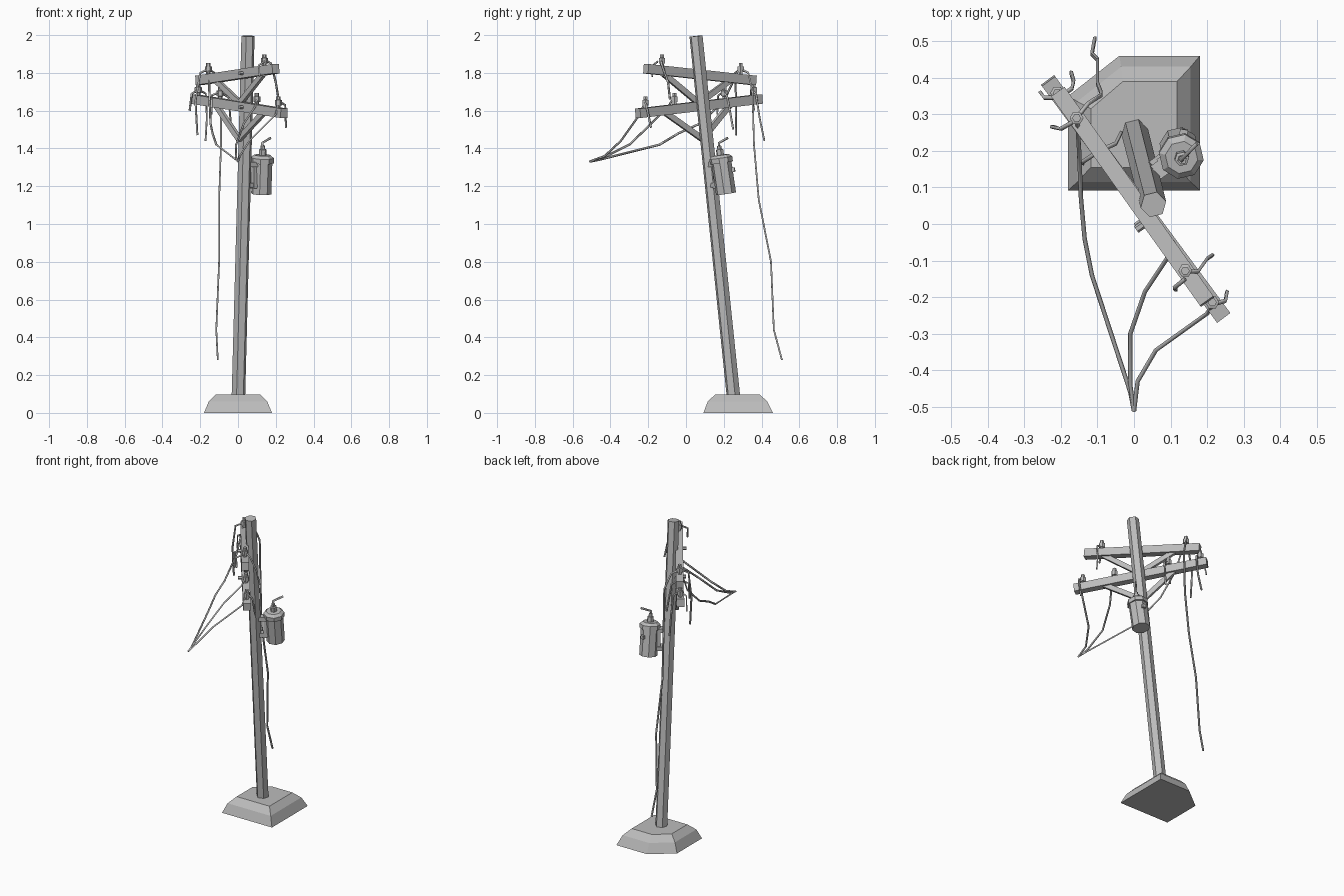
import bpy, bmesh, math
from mathutils import Vector, Matrix

if "Cube" in bpy.data.objects:
    bpy.data.objects.remove(bpy.data.objects["Cube"])

grey = bpy.data.materials.new("weathered grey")
grey.use_nodes = True
GREY = (0.5, 0.5, 0.5, 1)
grey.diffuse_color = GREY
grey.node_tree.nodes["Principled BSDF"].inputs["Base Color"].default_value = GREY


def add_object(name, bm):
    bmesh.ops.recalc_face_normals(bm, faces=bm.faces)
    mesh = bpy.data.meshes.new(name)
    bm.to_mesh(mesh)
    bm.free()
    mesh.materials.append(grey)
    obj = bpy.data.objects.new(name, mesh)
    bpy.context.collection.objects.link(obj)
    return obj


def loft(name, rings):
    """Closed solid through a list of point rings."""
    bm = bmesh.new()
    loops = [[bm.verts.new(p) for p in ring] for ring in rings]
    n = len(loops[0])
    for low, high in zip(loops, loops[1:]):
        for i in range(n):
            j = (i + 1) % n
            bm.faces.new((low[i], low[j], high[j], high[i]))
    bm.faces.new(loops[0][::-1])
    bm.faces.new(loops[-1])
    return add_object(name, bm)


def turned(name, start, end, profile, sides, turn=0.0):
    """Faceted round part; profile is (fraction along axis, radius)."""
    start, end = Vector(start), Vector(end)
    rot = (end - start).to_track_quat('Z', 'Y')
    rings = []
    for t, r in profile:
        angles = [turn + math.tau * i / sides for i in range(sides)]
        rings.append([start.lerp(end, t) + rot @ Vector((r * math.cos(a), r * math.sin(a), 0))
                      for a in angles])
    return loft(name, rings)


def beam(name, start, end, width, height):
    """Rectangular bar between two points, its width kept level."""
    start, end = Vector(start), Vector(end)
    along = (end - start).normalized()
    side = along.cross(Vector((0, 0, 1))).normalized()
    up = side.cross(along)
    rings = [[p + side * a * width / 2 + up * b * height / 2
              for a, b in ((-1, -1), (1, -1), (1, 1), (-1, 1))] for p in (start, end)]
    return loft(name, rings)


def wire(name, points, radius=0.006):
    curve = bpy.data.curves.new(name, 'CURVE')
    curve.dimensions = '3D'
    curve.bevel_depth = radius
    curve.bevel_resolution = 0
    curve.use_fill_caps = True
    spline = curve.splines.new('POLY')
    spline.points.add(len(points) - 1)
    for sp, p in zip(spline.points, points):
        sp.co = (*p, 1)
    curve.materials.append(grey)
    obj = bpy.data.objects.new(name, curve)
    bpy.context.collection.objects.link(obj)
    bpy.ops.object.select_all(action='DESELECT')
    obj.select_set(True)
    bpy.context.view_layer.objects.active = obj
    bpy.ops.object.convert(target='MESH')


# Footing: stepped slab with one cut corner
def footing_ring(x, front, back, cut_x, cut_y, z):
    return [(-x, front, z), (x, front, z), (x, back, z), (cut_x, back, z), (-x, cut_y, z)]


loft("footing", [footing_ring(0.18, 0.092, 0.46, -0.04, 0.35, 0),
                 footing_ring(0.155, 0.115, 0.43, -0.035, 0.335, 0.06),
                 footing_ring(0.118, 0.155, 0.39, -0.03, 0.315, 0.098)])

# Leaning pole
foot, top = Vector((0.002, 0.252, 0.08)), Vector((0.053, 0.053, 1.995))
turned("pole", foot, top, [(0, 0.037), (1, 0.036)], 6)


def pole_at(z):
    return foot.lerp(top, (z - foot.z) / (top.z - foot.z))


# Crossarms
upper = (Vector((-0.207, 0.36, 1.76)), Vector((0.2, -0.212, 1.822)))
lower = (Vector((-0.235, 0.392, 1.662)), Vector((0.244, -0.255, 1.586)))
beam("upper_crossarm", *upper, 0.045, 0.05)
beam("lower_crossarm", *lower, 0.045, 0.05)


def on_arm(arm, x):
    return arm[0].lerp(arm[1], (x - arm[0].x) / (arm[1].x - arm[0].x))


# V braces and bolts under each arm
face_out = Vector((-0.033, -0.023, 0))
for label, arm, z in (("upper", upper, 1.64), ("lower", lower, 1.45)):
    vertex = pole_at(z) + face_out
    for side, x in (("right", -0.115), ("left", 0.135)):
        beam(f"{label}_brace_{side}", vertex, on_arm(arm, x) - Vector((0, 0, 0.015)), 0.02, 0.03)
    bolt = on_arm(arm, 0.042)
    turned(f"{label}_bolt", bolt, bolt + face_out * 1.1, [(0, 0.011), (1, 0.011)], 6)

# Insulators
for label, arm, places in (("upper", upper, (-0.157, 0.14)),
                           ("lower", lower, (-0.21, -0.095, 0.1, 0.214))):
    for i, x in enumerate(places):
        base = on_arm(arm, x) + Vector((0, 0, 0.015))
        turned(f"{label}_insulator_{i + 1}", base, base + Vector((0, 0, 0.07)),
               [(0, 0.012), (0.3, 0.012), (0.32, 0.019), (0.72, 0.019), (0.75, 0.012), (1, 0.012)], 6)

# Service wires gathered in front
gather = (0, -0.512, 1.33)
wire("service_wire_right", [(-0.155, 0.28, 1.82), (-0.15, 0.2, 1.65), (-0.145, 0.07, 1.53),
                            (-0.135, -0.04, 1.48), (-0.115, -0.14, 1.42), (-0.01, -0.46, 1.34), gather])
wire("service_wire_middle", [(0.1, -0.07, 1.66), (0.09, -0.095, 1.62), (0.03, -0.185, 1.53),
                             (-0.01, -0.3, 1.42), (-0.01, -0.44, 1.35), gather])
wire("service_wire_left", [(0.214, -0.22, 1.64), (0.2, -0.245, 1.58), (0.06, -0.345, 1.44),
                           (0.01, -0.43, 1.36), gather])

# Long loose wire hanging behind
wire("loose_wire", [(-0.157, 0.29, 1.82), (-0.125, 0.33, 1.8), (-0.09, 0.352, 1.7),
                    (-0.09, 0.36, 1.42), (-0.1, 0.385, 1.13), (-0.1, 0.45, 0.8),
                    (-0.115, 0.465, 0.44), (-0.107, 0.508, 0.28)])

# Short broken wire ends
ends = [
    [(-0.157, 0.285, 1.82), (-0.2, 0.26, 1.8), (-0.225, 0.265, 1.65), (-0.215, 0.265, 1.47)],
    [(-0.21, 0.345, 1.71), (-0.17, 0.37, 1.69), (-0.165, 0.39, 1.56), (-0.172, 0.415, 1.44)],
    [(-0.21, 0.345, 1.71), (-0.245, 0.345, 1.69), (-0.256, 0.36, 1.6)],
    [(-0.095, 0.2, 1.7), (-0.14, 0.17, 1.68), (-0.14, 0.165, 1.58)],
    [(-0.095, 0.2, 1.7), (-0.05, 0.22, 1.67), (-0.035, 0.25, 1.5)],
    [(0.14, -0.13, 1.87), (0.175, -0.13, 1.85), (0.2, -0.095, 1.75), (0.215, -0.085, 1.66)],
    [(0.14, -0.15, 1.86), (0.11, -0.175, 1.84), (0.115, -0.18, 1.78)],
    [(0.214, -0.22, 1.65), (0.25, -0.21, 1.63), (0.254, -0.185, 1.51)],
]
for i, points in enumerate(ends):
    wire(f"broken_wire_{i + 1}", points)

# Transformer tank with lid, bottom rim, bushing and lead
low, high = Vector((0.123, 0.212, 1.16)), Vector((0.13, 0.182, 1.365))
turned("transformer", low, high,
       [(0, 0.054), (0.8, 0.054), (0.8, 0.062), (0.93, 0.062), (1, 0.045)], 8, math.pi / 8)
peak = high + (high - low).normalized() * 0.05
turned("bushing", high, peak, [(0, 0.02), (0.6, 0.02), (0.65, 0.012), (1, 0.012)], 6)
wire("transformer_lead", [peak - Vector((0, 0, 0.02)), peak + Vector((-0.003, 0, 0.015)),
                          (0.172, 0.22, 1.455)], 0.007)

# Mounting brackets and side terminal
for label, t, z in (("lower", 0.22, 1.205), ("upper", 0.75, 1.315)):
    beam(f"{label}_bracket", pole_at(z), low.lerp(high, t), 0.045, 0.025)
plate = low.lerp(high, 0.48) + Vector((-0.048, -0.034, 0))
beam("mounting_plate", plate - Vector((0.006, 0.004, 0)), plate + Vector((0.01, 0.007, 0)), 0.04, 0.14)
side = low.lerp(high, 0.6)
beam("terminal", side, side + Vector((0.01, 0.065, 0.005)), 0.022, 0.022)
